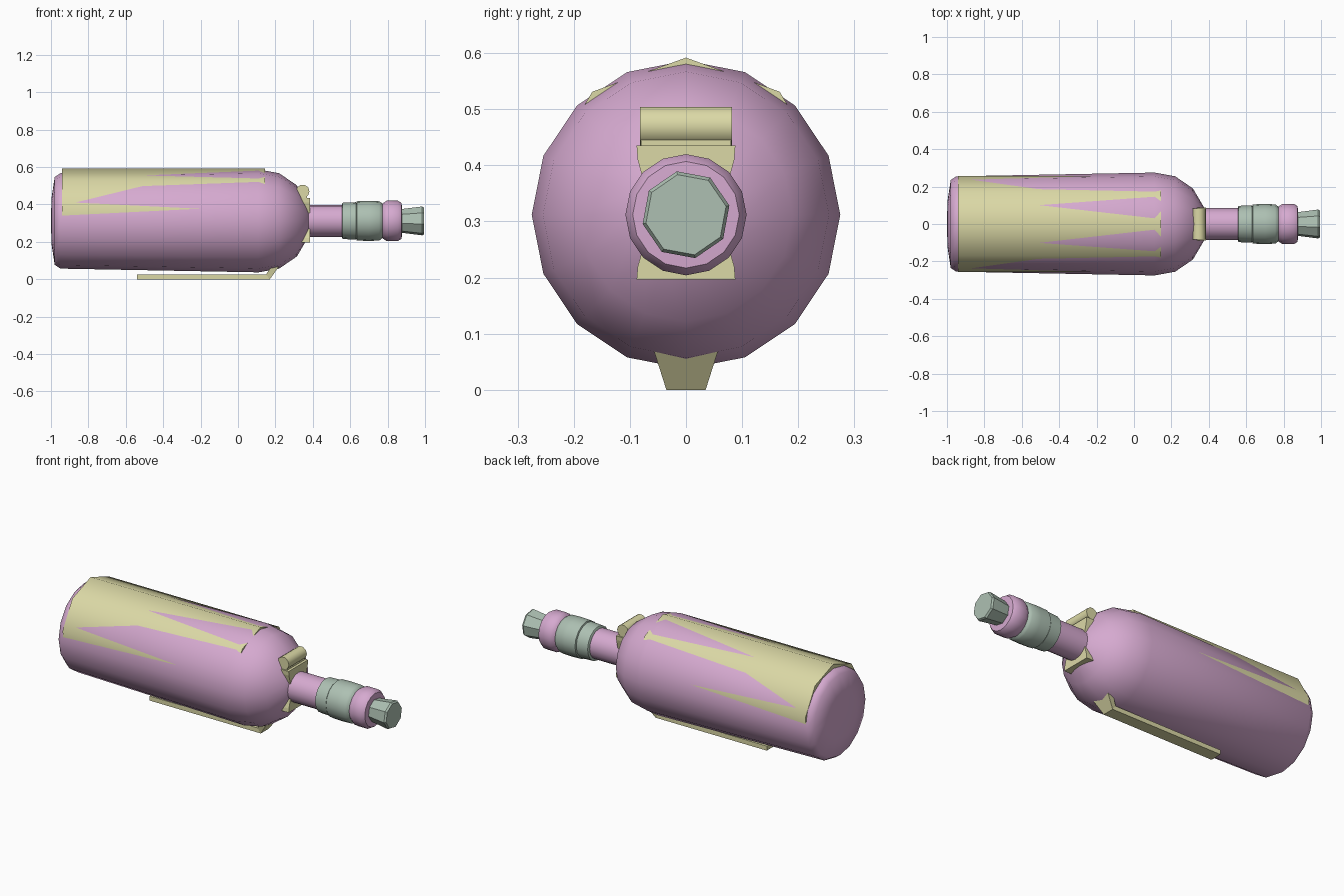
import bpy, bmesh, math

if "Cube" in bpy.data.objects:
    bpy.data.objects.remove(bpy.data.objects["Cube"])

ZC = 0.312  # height of the bottle axis


def material(name, rgb):
    m = bpy.data.materials.new(name)
    m.diffuse_color = (*rgb, 1)
    m.use_nodes = True
    m.node_tree.nodes["Principled BSDF"].inputs["Base Color"].default_value = m.diffuse_color
    return m


PINK = material("pink", (0.67, 0.40, 0.63))
CREAM = material("cream yellow", (0.71, 0.69, 0.38))
GREEN = material("sage green", (0.42, 0.53, 0.45))


def finish(name, bm, mat, smooth=None):
    bmesh.ops.remove_doubles(bm, verts=bm.verts, dist=1e-5)
    bmesh.ops.recalc_face_normals(bm, faces=bm.faces)
    me = bpy.data.meshes.new(name)
    bm.to_mesh(me)
    bm.free()
    ob = bpy.data.objects.new(name, me)
    bpy.context.collection.objects.link(ob)
    me.materials.append(mat)
    if smooth:
        bpy.ops.object.select_all(action='DESELECT')
        ob.select_set(True)
        bpy.context.view_layer.objects.active = ob
        bpy.ops.object.shade_smooth_by_angle(angle=math.radians(smooth))
    return ob


def loft(name, sections, mat, smooth=None):
    """Closed skin through rings of points."""
    bm = bmesh.new()
    rings = [[bm.verts.new(p) for p in s] for s in sections]
    n = len(rings[0])
    for a, b in zip(rings, rings[1:]):
        for i in range(n):
            j = (i + 1) % n
            bm.faces.new((a[i], a[j], b[j], b[i]))
    bm.faces.new(rings[0])
    bm.faces.new(rings[-1])
    return finish(name, bm, mat, smooth)


def lathe(name, profile, sides, mat, smooth=40, turn=0.0, zc=ZC):
    """Revolve (x, radius) points round the bottle axis, first corner at the top."""
    def ring(x, r):
        return [(x, r * math.sin(a), zc + r * math.cos(a))
                for a in (turn + 2 * math.pi * i / sides for i in range(sides))]
    return loft(name, [ring(x, r) for x, r in profile], mat, smooth)


# Bottle body with rounded base and shoulder
lathe("bottle_body", [(-1, .03), (-.996, .13), (-.98, .235), (-.95, .255), (.11, .275),
                      (.22, .255), (.315, .19), (.365, .105), (.385, .07)], 16, PINK, 50)
# Neck
lathe("neck", [(.34, .085), (.60, .085)], 16, PINK)
# Coarse nine-sided sleeve, set a little high so its corners break through the body
lathe("sleeve", [(-.94, .26), (.145, .26)], 9, CREAM, 45, zc=ZC + .02)

# Green collar of stepped bands
lathe("collar_rear", [(.555, .088), (.56, .097), (.63, .1), (.635, .09)], 16, GREEN)
lathe("collar_front", [(.63, .09), (.635, .105), (.70, .107), (.755, .105), (.765, .098), (.78, .085)],
      16, GREEN)
# Pink lip ring
lathe("lip_ring", [(.765, .08), (.775, .095), (.795, .108), (.855, .108), (.875, .095), (.877, .06)],
      16, PINK, 50)
# Eight-sided stopper
lathe("stopper", [(.86, .062), (.885, .066), (.985, .079), (.995, .073)], 8, GREEN, 30, math.radians(-12))

# Waisted strap plate behind the neck
loft("neck_plate", [[(xb, -w, z), (xb, w, z), (.385, w, z), (.385, -w, z)] for z, w, xb in
                    ((.197, .088, .335), (.22, .086, .32), (.312, .06, .30),
                     (.41, .086, .32), (.435, .088, .335))], CREAM)
# Roll above the strap plate
loft("plate_roll", [[(.346 + .036 * math.cos(a), y, .47 + .036 * math.sin(a))
                     for a in (2 * math.pi * i / 10 for i in range(10))]
                    for y in (-.082, .082)], CREAM, 40)
loft("roll_web", [[(.315, -w, z), (.315, w, z), (.37, w, z), (.37, -w, z)]
                  for z, w in ((.41, .08), (.46, .08))], CREAM)

# Long foot plate under the body, flaring up into the shoulder
loft("foot_plate", [[(x, -w, lo), (x, w, lo), (x2, w, hi), (x2, -w, hi)] for x, x2, w, lo, hi in
                    ((-.54, -.54, .035, 0, .026), (.17, .15, .035, 0, .026),
                     (.222, .19, .058, .072, .085))], CREAM)
